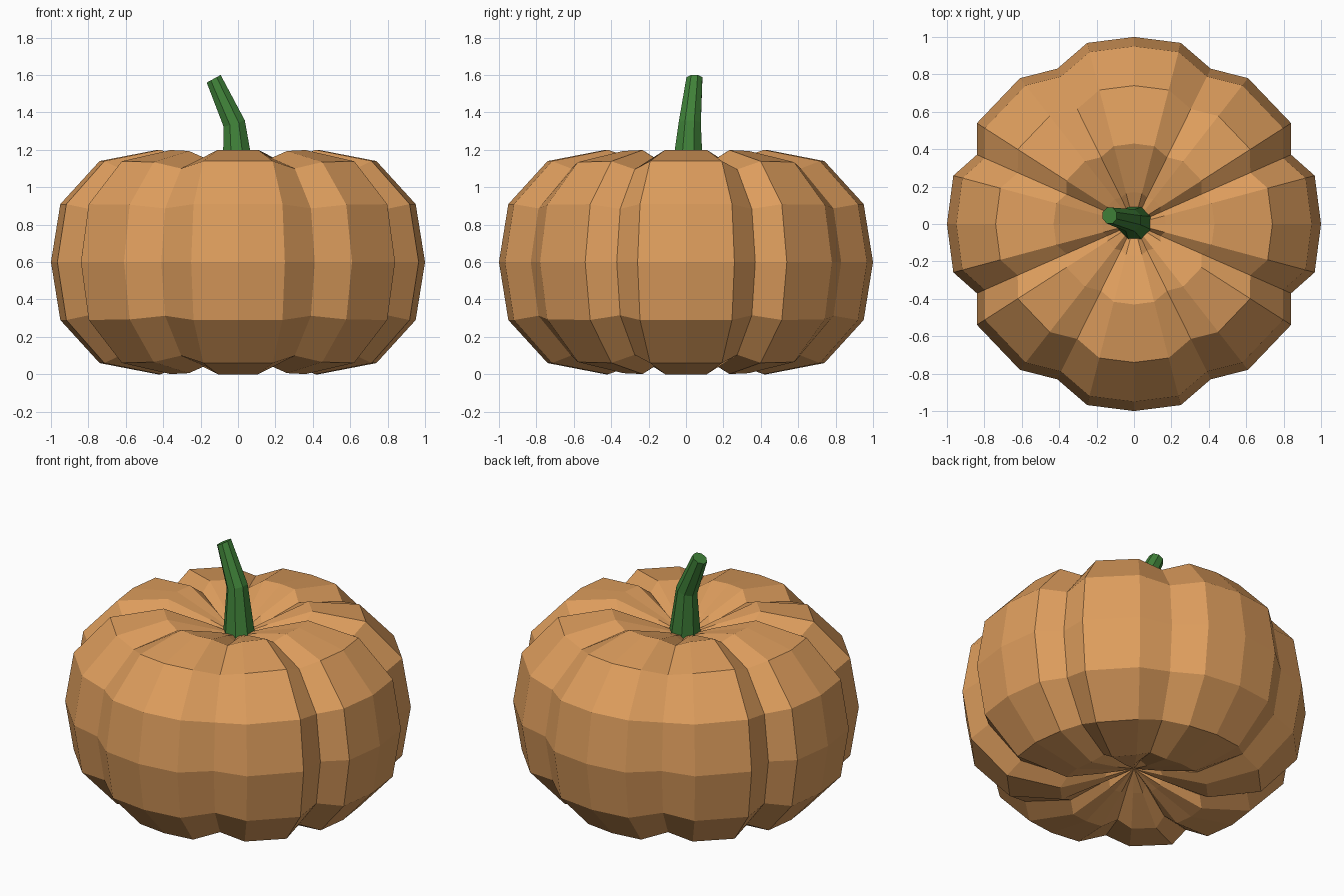
import bpy, bmesh
from math import sin, cos, radians, pi
from mathutils import Vector

if "Cube" in bpy.data.objects:
    bpy.data.objects.remove(bpy.data.objects["Cube"])


def material(name, rgb):
    m = bpy.data.materials.new(name)
    m.diffuse_color = (*rgb, 1)
    m.use_nodes = True
    m.node_tree.nodes["Principled BSDF"].inputs["Base Color"].default_value = m.diffuse_color
    return m


def loft(name, rings, mat, start=None, end=None):
    """Skin between rings; close each end with a pole point or a flat cap."""
    bm = bmesh.new()
    rows = [[bm.verts.new(p) for p in r] for r in rings]
    n = len(rows[0])
    for a, b in zip(rows, rows[1:]):
        for i in range(n):
            j = (i + 1) % n
            bm.faces.new((a[i], a[j], b[j], b[i]))
    for row, pole in ((rows[0], start), (rows[-1], end)):
        if pole is None:
            bm.faces.new(row)
        else:
            v = bm.verts.new(pole)
            for i in range(n):
                bm.faces.new((row[i], row[(i + 1) % n], v))
    bmesh.ops.recalc_face_normals(bm, faces=bm.faces)
    me = bpy.data.meshes.new(name)
    bm.to_mesh(me)
    bm.free()
    me.materials.append(mat)
    ob = bpy.data.objects.new(name, me)
    bpy.context.collection.objects.link(ob)
    return ob


# Lobed cross-section: one quadrant, mirrored to the full outline (angle, scale)
quad = [(0, 1), (15, 1), (23.8, .918), (32.7, .998), (52, .99), (63.7, .926), (75.5, 1), (90, 1)]
half = quad + [(180 - a, s) for a, s in quad[-2::-1]]
outline = half + [(360 - a, s) for a, s in half[-2:0:-1]]

# Body profile (radius, height above middle), mirrored top to bottom
upper = [(.95, .31), (.74, .54), (.43, .60), (.17, .51)]
profile = [(r, -h) for r, h in upper[::-1]] + [(1, 0)] + upper
rings = [[(r * s * cos(radians(a)), r * s * sin(radians(a)), .6 + h * s) for a, s in outline]
         for r, h in profile]
loft("pumpkin_body", rings, material("orange", (.73, .34, .11)), (0, 0, .16), (0, 0, 1.04))

# Bent eight-sided stem: centre, radius, tilt towards -x
path = [((.005, 0.005, 1.04), .095, 0), ((-.02, .02, 1.34), .064, .3), ((-.13, .045, 1.58), .046, .5)]
stem = []
for c, r, t in path:
    u, v = Vector((cos(t), 0, sin(t))), Vector((0, 1, 0))
    stem.append([Vector(c) + r * (cos(k * pi / 4 + pi / 8) * u + sin(k * pi / 4 + pi / 8) * v) for k in range(8)])
loft("stem", stem, material("green", (.05, .22, .04)))
